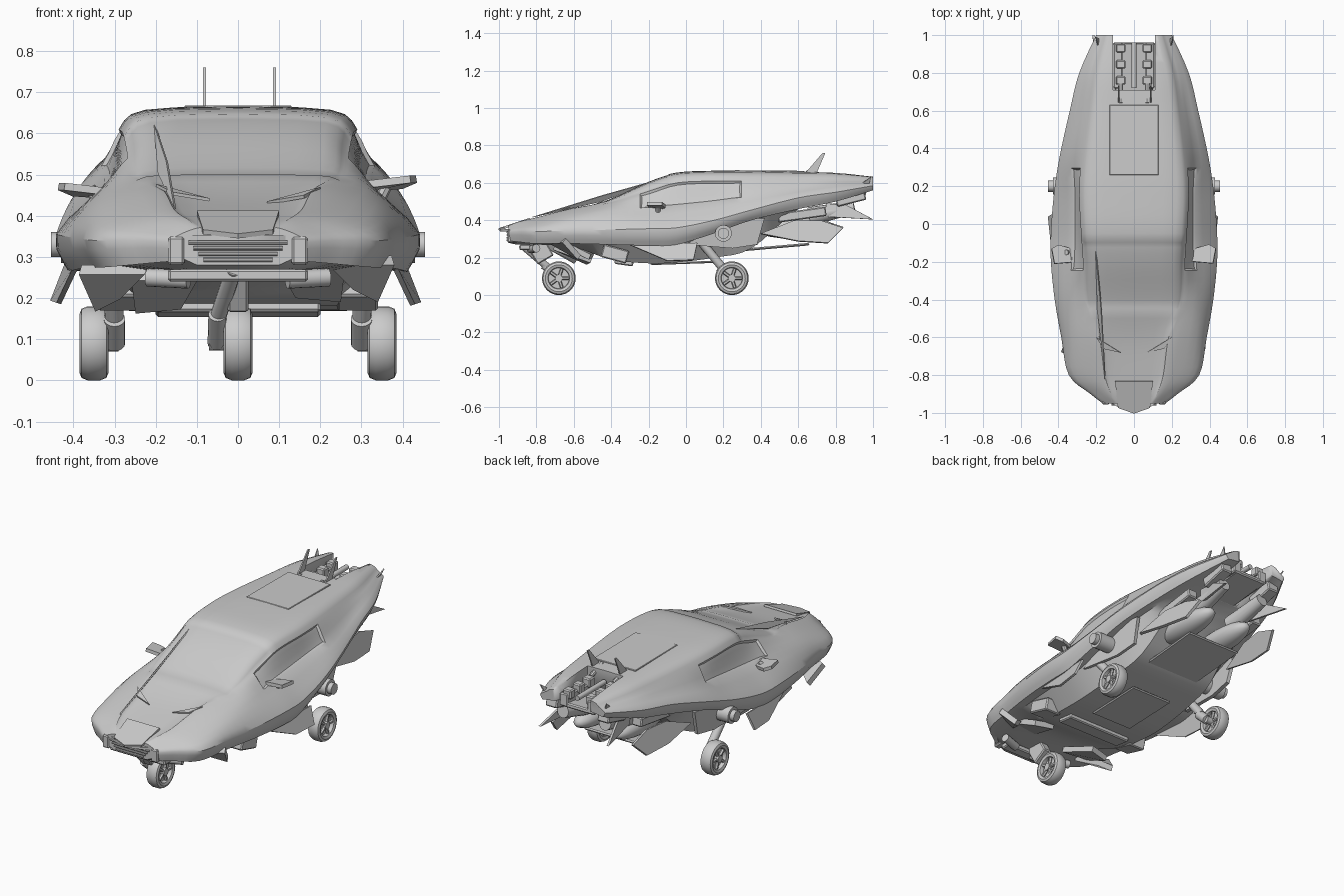
import bpy, bmesh, math
from mathutils import Vector, Matrix

cube = bpy.data.objects.get("Cube")
if cube:
    bpy.data.objects.remove(cube, do_unlink=True)

paint = bpy.data.materials.new("light_grey")
paint.use_nodes = True
paint.diffuse_color = (0.6, 0.6, 0.6, 1)
paint.node_tree.nodes["Principled BSDF"].inputs["Base Color"].default_value = (0.6, 0.6, 0.6, 1)


def finish(name, bm, angle=35):
    """Turn a bmesh into a shaded object."""
    bmesh.ops.recalc_face_normals(bm, faces=bm.faces[:])
    mesh = bpy.data.meshes.new(name)
    bm.to_mesh(mesh)
    bm.free()
    mesh.materials.append(paint)
    ob = bpy.data.objects.new(name, mesh)
    bpy.context.collection.objects.link(ob)
    bpy.ops.object.select_all(action="DESELECT")
    ob.select_set(True)
    bpy.context.view_layer.objects.active = ob
    bpy.ops.object.shade_smooth_by_angle(angle=math.radians(angle))
    return ob


def box(name, centre, size, tilt=0, bevel=0.006):
    bm = bmesh.new()
    bmesh.ops.create_cube(bm, size=1, matrix=Matrix.Diagonal((*size, 1)))
    if bevel:
        bmesh.ops.bevel(bm, geom=bm.edges[:], offset=bevel, segments=1, affect="EDGES")
    bm.transform(Matrix.Translation(centre) @ Matrix.Rotation(math.radians(tilt), 4, "X"))
    return finish(name, bm)


def tube(name, a, b, r1, r2=None, sides=16):
    a, b = Vector(a), Vector(b)
    bm = bmesh.new()
    turn = (b - a).to_track_quat("Z", "Y").to_matrix().to_4x4()
    bmesh.ops.create_cone(bm, cap_ends=True, segments=sides, radius1=r1,
                          radius2=r1 if r2 is None else r2, depth=(b - a).length,
                          matrix=Matrix.Translation((a + b) / 2) @ turn)
    return finish(name, bm)


def plate(name, points, thick=0.012):
    """Flat polygon given some thickness along its normal."""
    bm = bmesh.new()
    face = bm.faces.new([bm.verts.new(p) for p in points])
    face.normal_update()
    shift = face.normal * thick
    new = bmesh.ops.extrude_face_region(bm, geom=[face], use_keep_orig=True)["geom"]
    bmesh.ops.translate(bm, vec=shift, verts=[v for v in new if isinstance(v, bmesh.types.BMVert)])
    return finish(name, bm)


def pod(name, centre, radii):
    bm = bmesh.new()
    bmesh.ops.create_uvsphere(bm, u_segments=16, v_segments=10, radius=1,
                              matrix=Matrix.Translation(centre) @ Matrix.Diagonal((*radii, 1)))
    return finish(name, bm, 60)


def curve(values, steps):
    """Smooth values through the given control values."""
    out = []
    for i in range(len(values) - 1):
        a, b = values[i], values[i + 1]
        before, after = values[max(i - 1, 0)], values[min(i + 2, len(values) - 1)]
        for k in range(steps):
            t = k / steps
            ease = t * t * (3 - 2 * t)
            # blend of slopes, kept tight to avoid overshoot
            bend = (b - before) * t * (1 - t) ** 2 - (after - a) * t * t * (1 - t)
            out.append(a + (b - a) * ease + bend * 0.5)
    return out + [values[-1]]


# Body shell: control lines running from nose to tail
station = [-.95, -.9, -.8, -.6, -.4, -.2, -.05, .15, .35, .6, .8, 1]
top_z = [.37, .385, .405, .45, .52, .61, .655, .665, .665, .66, .655, .635]
roof_x = [.1, .13, .17, .2, .26, .27, .28, .29, .28, .25, .22, .16]
roof_z = [.37, .39, .415, .465, .495, .555, .6, .61, .61, .61, .612, .612]
belt_x = [.14, .19, .29, .33, .34, .33, .325, .325, .33, .29, .25, .18]
belt_z = [.355, .365, .38, .42, .45, .47, .48, .5, .53, .565, .59, .6]
wide_x = [.165, .23, .345, .385, .42, .44, .44, .425, .395, .34, .29, .2]
wide_z = [.335, .34, .34, .345, .35, .355, .36, .4, .455, .52, .55, .585]
sill_z = [.29, .285, .275, .275, .27, .265, .27, .33, .4, .46, .5, .56]
base_z = [.28, .27, .27, .255, .19, .17, .175, .2, .25, .46, .53, .57]
lines = [curve(v, 4) for v in (station, top_z, roof_x, roof_z, belt_x, belt_z, wide_x, wide_z, sill_z, base_z)]
ROUND = 3

bm = bmesh.new()
rings = []
for y, tz, rx, rz, bx, bz, wx, wz, sz, uz in zip(*lines):
    # rounded upper half, then a hard sill, ledge and flat belly pan
    xs = curve([0, rx * .78, rx, bx, wx, wx * .93], ROUND) + [wx * .8, wx * .6, 0]
    zs = curve([tz, tz + (rz - tz) * .15, rz, bz, wz, sz], ROUND) + [sz + .005, uz, uz]
    half = list(zip(xs, zs))
    ring = half + [(-x, z) for x, z in half[-2:0:-1]]
    rings.append([bm.verts.new((x, y, z)) for x, z in ring])
count = len(rings[0])
glass = {"screen": [], "left": [], "right": []}
for r0, r1 in zip(rings, rings[1:]):
    y = (r0[0].co.y + r1[0].co.y) / 2
    for i in range(count):
        j = (i + 1) % count
        face = bm.faces.new((r0[i], r0[j], r1[j], r1[i]))
        band = min(i, count - 1 - i) // ROUND
        if band < 2 and -.45 < y < -.1:
            glass["screen"].append(face)
        elif band == 2 and -.25 < y < .3:
            glass["left" if i < count / 2 else "right"].append(face)
bm.faces.new(rings[0])
bm.faces.new(rings[-1])
bmesh.ops.recalc_face_normals(bm, faces=bm.faces[:])
for key, faces in glass.items():
    bmesh.ops.inset_region(bm, faces=faces, thickness=.01, depth=-.004 if key == "screen" else -.01)
body = finish("body_shell", bm, 30)

# Tail notch cut out of the shell
cutter = box("notch_cutter", (0, .96, .6), (.22, .5, .4), bevel=0)
cutter.hide_render = True
cut = body.modifiers.new("notch", "BOOLEAN")
cut.object, cut.operation, cut.solver = cutter, "DIFFERENCE", "EXACT"
bpy.context.view_layer.update()
baked = bpy.data.meshes.new_from_object(body.evaluated_get(bpy.context.evaluated_depsgraph_get()))
body.modifiers.clear()
body.data = baked
bpy.data.objects.remove(cutter, do_unlink=True)


def wheel(name, x, y, z=.09):
    """Tyre spun from a profile, with disc, hub and spokes."""
    bm = bmesh.new()
    half = [(.016, .055), (.03, .058), (.035, .072), (.03, .084), (.015, .09)]
    loop = half + [(-a, r) for a, r in reversed(half)]
    vs = [bm.verts.new((a, 0, r)) for a, r in loop]
    es = [bm.edges.new((vs[i], vs[(i + 1) % len(vs)])) for i in range(len(vs))]
    bmesh.ops.spin(bm, geom=vs + es, cent=(0, 0, 0), axis=(1, 0, 0), angle=math.tau, steps=32)
    bmesh.ops.remove_doubles(bm, verts=bm.verts[:], dist=.0005)
    bm.transform(Matrix.Translation((x, y, z)))
    finish(name + "_tyre", bm)
    tube(name + "_disc", (x - .01, y, z), (x + .01, y, z), .058, sides=24)
    tube(name + "_hub", (x - .033, y, z), (x + .033, y, z), .02)
    for k in range(5):
        a = k * math.tau / 5
        rim = Vector((x, y + .054 * math.cos(a), z + .054 * math.sin(a)))
        for s in (-1, 1):
            off = Vector((s * .02, 0, 0))
            tube(name + "_spoke", Vector((x, y, z)) + off, rim + off, .009, sides=6)


# Front wheel and its one-sided leg
wheel("front_wheel", 0, -.68)
tube("front_leg", (-.01, -.88, .27), (-.05, -.74, .15), .02)
tube("front_fork", (-.05, -.76, .16), (-.052, -.68, .09), .022)
tube("front_axle", (-.07, -.68, .09), (0, -.68, .09), .018)
box("front_leg_mount", (0, -.78, .24), (.05, .1, .12), 30)

# Nose beak, grille bars and belly parts
plate("nose_beak", [(.1, -.83, .402), (-.1, -.83, .402), (-.085, -.97, .355), (0, -1, .345), (.085, -.97, .355)], .012)
plate("nose_lip", [(0, -.995, .34), (.085, -.97, .34), (.17, -.915, .34), (-.17, -.915, .34), (-.085, -.97, .34)])
for k in range(4):
    tube("grille_bar", (-.12 + k * .012, -.955, .335 - k * .014),
         (.12 - k * .012, -.955, .335 - k * .014), .005, sides=8)
box("chin_beam", (0, -.86, .255), (.34, .06, .03))
box("belly_hatch", (0, -.02, .172), (.26, .34, .012), 2)
box("belly_block", (0, -.33, .185), (.4, .1, .05), -8)
box("belly_tray", (0, .46, .255), (.34, .4, .014), 5)

for s, side in ((1, "left_"), (-1, "right_")):
    def at(*points):
        return [(s * x, y, z) for x, y, z in points]

    # Rear wheel, leg, fairing and pivot drum
    wheel(side + "rear_wheel", s * .35, .245)
    tube(side + "rear_leg", *at((.31, .06, .31), (.3, .2, .14)), .023)
    tube(side + "rear_knuckle", *at((.3, .18, .15), (.3, .245, .09)), .026)
    tube(side + "rear_axle", *at((.29, .245, .09), (.36, .245, .09)), .02)
    plate(side + "leg_fairing", at((.35, 0, .27), (.35, .12, .34), (.34, .3, .41), (.33, .42, .41), (.32, .38, .27), (.33, .25, .25)), .02)
    tube(side + "pivot_drum", *at((.3, .2, .33), (.43, .2, .33)), .045)
    tube(side + "pivot_cap", *at((.43, .2, .33), (.455, .2, .33)), .03)

    # Door mirror on a short arm
    plate(side + "mirror", at((.31, -.2, .467), (.42, -.21, .48), (.435, -.13, .48), (.4, -.11, .465), (.33, -.13, .46)), .018)
    tube(side + "mirror_arm", *at((.34, -.15, .43), (.36, -.15, .47)), .014, sides=8)

    # Side, rear and tail blades
    plate(side + "sill_blade", at((.39, -.3, .27), (.41, .06, .28), (.445, .04, .19), (.43, -.1, .185)))
    plate(side + "rear_blade", at((.3, .4, .33), (.27, .58, .4), (.25, .72, .4), (.25, .84, .36), (.28, .76, .28), (.3, .6, .29)), .016)
    plate(side + "tail_fin", at((.16, .74, .42), (.17, .75, .49), (.17, .86, .48), (.21, 1, .405)))
    plate(side + "tail_spike", at((.19, .93, .59), (.19, .98, .6), (.205, .99, .635)), .006)

    # Roof antenna
    plate(side + "antenna", at((.085, .64, .655), (.085, .7, .655), (.085, .745, .76), (.085, .73, .76)), .007)

    # Engine pods and machinery under the tail
    pod(side + "engine_pod", (s * .12, .58, .36), (.07, .22, .06))
    tube(side + "exhaust", *at((.12, .66, .42), (.13, .9, .47)), .05, .035)
    box(side + "thruster_box", (s * .22, .62, .43), (.06, .26, .05), 8)
    box(side + "tail_box", (s * .16, .88, .52), (.07, .16, .06), 14)
    box(side + "notch_wall", (s * .085, .84, .56), (.05, .24, .07), 4)
    for k in range(3):
        box(side + "notch_block", (s * .07, .76 + k * .085, .6), (.05, .045, .05))
    tube(side + "notch_pin", *at((.07, .64, .655), (.07, .74, .62)), .012, sides=8)

    # Front lamps, bumper pipes and angular under-nose shards
    box(side + "lamp", (s * .15, -.925, .315), (.04, .06, .07))
    tube(side + "bumper_pipe", *at((.12, -.83, .245), (.22, -.8, .25)), .022)
    plate(side + "front_shard", at((.22, -.74, .28), (.38, -.66, .28), (.34, -.58, .19), (.28, -.62, .22)), .03)
    plate(side + "inner_shard", at((.1, -.7, .27), (.26, -.68, .27), (.25, -.52, .19), (.14, -.5, .2)), .03)
    box(side + "rear_shard", (s * .29, -.38, .22), (.1, .14, .07), -15)

    # Triangular vents on the bonnet
    plate(side + "bonnet_vent", at((.07, -.68, .435), (.2, -.6, .47), (.16, -.66, .45)), .008)

# Bonnet-to-roof blade, notch spine and roof panel
plate("windscreen_blade", [(-.2, -.13, .62), (-.19, -.45, .5), (-.15, -.82, .415), (-.17, -.45, .53)], .006)
tube("notch_spine", (0, .72, .6), (0, .96, .6), .014)
box("notch_floor", (0, .83, .53), (.2, .26, .025), 6)
box("roof_panel", (0, .445, .662), (.26, .37, .008), -.5, bevel=.002)
